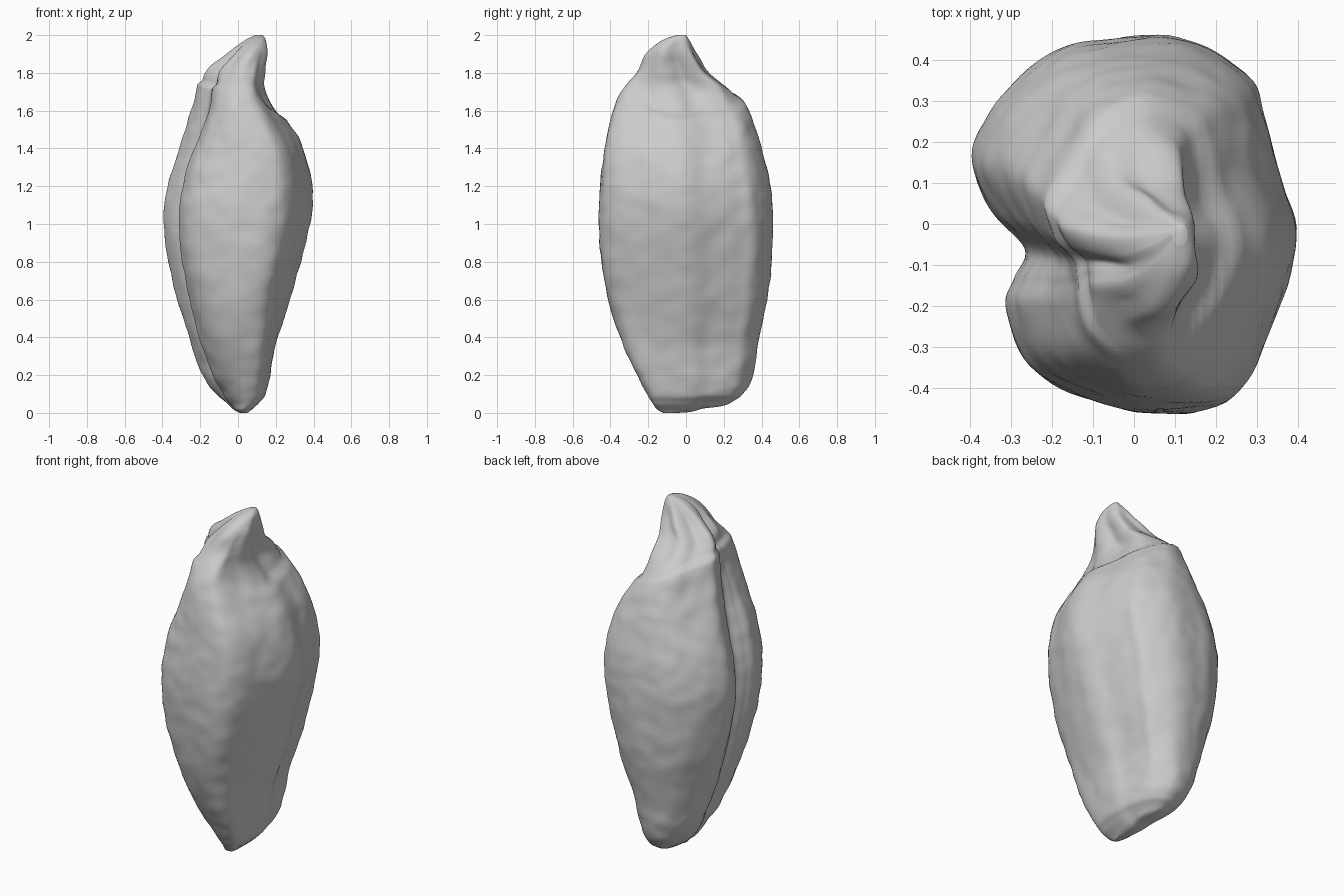
import bpy, bmesh, math
from mathutils import Vector, noise

SEGMENTS = 144
STEPS = 9      # rings between two profile rows

# Height, then the limits of the body: x low, x high, y low, y high
PROFILE = [
    (0, .01, .05, -.12, -.04),
    (.02, -.03, .075, -.155, .18),
    (.06, -.075, .115, -.185, .26),
    (.1, -.11, .145, -.21, .3),
    (.2, -.175, .17, -.265, .35),
    (.4, -.255, .21, -.35, .385),
    (.7, -.345, .305, -.43, .44),
    (1, -.39, .38, -.46, .455),
    (1.2, -.37, .393, -.455, .44),
    (1.4, -.31, .345, -.433, .395),
    (1.55, -.265, .245, -.405, .345),
    (1.7, -.215, .155, -.345, .255),
    (1.8, -.185, .15, -.265, .13),
    (1.9, -.07, .16, -.215, .06),
    (1.97, .03, .15, -.13, .02),
    (2, .09, .13, -.05, 0),
]

# Lobed cross-section at the widest height, with the groove on one side
SECTION = [
    (.39, -.03), (.345, .13), (.31, .28), (.265, .38), (.1, .46),
    (-.08, .455), (-.2, .42), (-.3, .34), (-.375, .23), (-.39, .14),
    (-.34, .03), (-.26, -.06), (-.29, -.13), (-.31, -.2), (-.25, -.34),
    (-.12, -.42), (.06, -.46), (.235, -.425), (.33, -.25),
]


def catmull(a, b, c, d, t):
    """Point on the smooth curve between b and c."""
    return tuple(
        q + t / 2 * (r - p + t * (2 * p - 5 * q + 4 * r - s
                                  + t * (3 * q - 3 * r + s - p)))
        for p, q, r, s in zip(a, b, c, d))


def smooth(low, high, value):
    t = min(max((value - low) / (high - low), 0), 1)
    return t * t * (3 - 2 * t)


def section_points():
    """Evenly sampled closed cross-section, scaled to run from -1 to 1."""
    count = len(SECTION)
    points = []
    for i in range(SEGMENTS):
        k, t = divmod(i * count / SEGMENTS, 1)
        near = [SECTION[(int(k) + j) % count] for j in (-1, 0, 1, 2)]
        x, y = catmull(*near, t)
        points.append((x / .39, y / .46))
    return points


def profile_rows():
    last = len(PROFILE) - 1
    for k in range(last):
        near = [PROFILE[min(max(k + j, 0), last)] for j in (-1, 0, 1, 2)]
        for step in range(STEPS):
            yield catmull(*near, step / STEPS)
    yield PROFILE[-1]


def surface_point(u, v, row):
    z, x_low, x_high, y_low, y_high = row
    # The section rounds off at the tip and the base
    rounding = max(smooth(1.8, 2, z), .5 - .5 * smooth(.03, .3, z))
    length = math.hypot(u, v)
    u += (u / length - u) * rounding
    v += (v / length - v) * rounding
    if u > 0:
        # One side of the tip is a flat wall
        u **= 1 - .4 * smooth(1.6, 1.8, z)
    else:
        # The lobes on the grooved side draw in towards the tip
        inward = smooth(0, .4, -v) + .8 * smooth(.3, .8, v)
        u *= 1 - .32 * smooth(1.3, 1.7, z) * inward
    x = (x_low + x_high) / 2 + u * (x_high - x_low) / 2
    y = (y_low + y_high) / 2 + v * (y_high - y_low) / 2
    # The keel at the base runs at a slant
    x -= .1 * (y - .04) * (1 - smooth(.1, .6, z)) * smooth(0, .05, z)
    ends = smooth(0, .15, z) * (1 - smooth(1.85, 2, z))

    # Slanted lip of the shell, where the wrinkled tip comes out
    above = z - (1.66 - .42 * x + .5 * min(y, 0) ** 2)
    away = smooth(-.35, -.2, y)
    push = .01 * smooth(-.15, -.01, above) - .025 * smooth(-.01, .02, above)
    push *= away
    # Folds in the tip
    angle = math.atan2(v, u)
    push += .012 * math.sin(6 * angle + 2 * z) * smooth(0, .12, above)
    # Uneven skin: long lumps and finer wrinkles
    push += .008 * noise.noise(Vector((x * 5, y * 5, z * 2.5)))
    push += .006 * noise.noise(Vector((x * 11, y * 11, z * 13)))
    push *= ends
    x += push * math.cos(angle)
    y += push * math.sin(angle)
    # The base rises a little towards the back
    z += .015 * smooth(.02, .1, y) * (1 - smooth(0, .15, z))
    return x, y, z


def make_pod():
    bm = bmesh.new()
    section = section_points()
    rings = [[bm.verts.new(surface_point(u, v, row)) for u, v in section]
             for row in profile_rows()]
    for lower, upper in zip(rings, rings[1:]):
        for i in range(SEGMENTS):
            j = (i + 1) % SEGMENTS
            bm.faces.new((lower[i], lower[j], upper[j], upper[i]))
    # Close the base and the tip
    for ring in (rings[0], rings[-1]):
        centre = sum((v.co for v in ring), Vector()) / SEGMENTS
        hub = bm.verts.new(centre)
        for i in range(SEGMENTS):
            bm.faces.new((ring[i - 1], ring[i], hub))
    bmesh.ops.recalc_face_normals(bm, faces=bm.faces)
    mesh = bpy.data.meshes.new("seed_pod")
    bm.to_mesh(mesh)
    bm.free()
    mesh.shade_smooth()
    pod = bpy.data.objects.new("seed_pod", mesh)
    bpy.context.collection.objects.link(pod)
    return pod


def make_material(name, colour):
    material = bpy.data.materials.new(name)
    material.use_nodes = True
    material.diffuse_color = colour
    shader = material.node_tree.nodes["Principled BSDF"]
    shader.inputs["Base Color"].default_value = colour
    shader.inputs["Roughness"].default_value = .8
    return material


cube = bpy.data.objects.get("Cube")
if cube:
    bpy.data.objects.remove(cube, do_unlink=True)

seed_pod = make_pod()
seed_pod.data.materials.append(make_material("pale grey", (.6, .6, .6, 1)))
